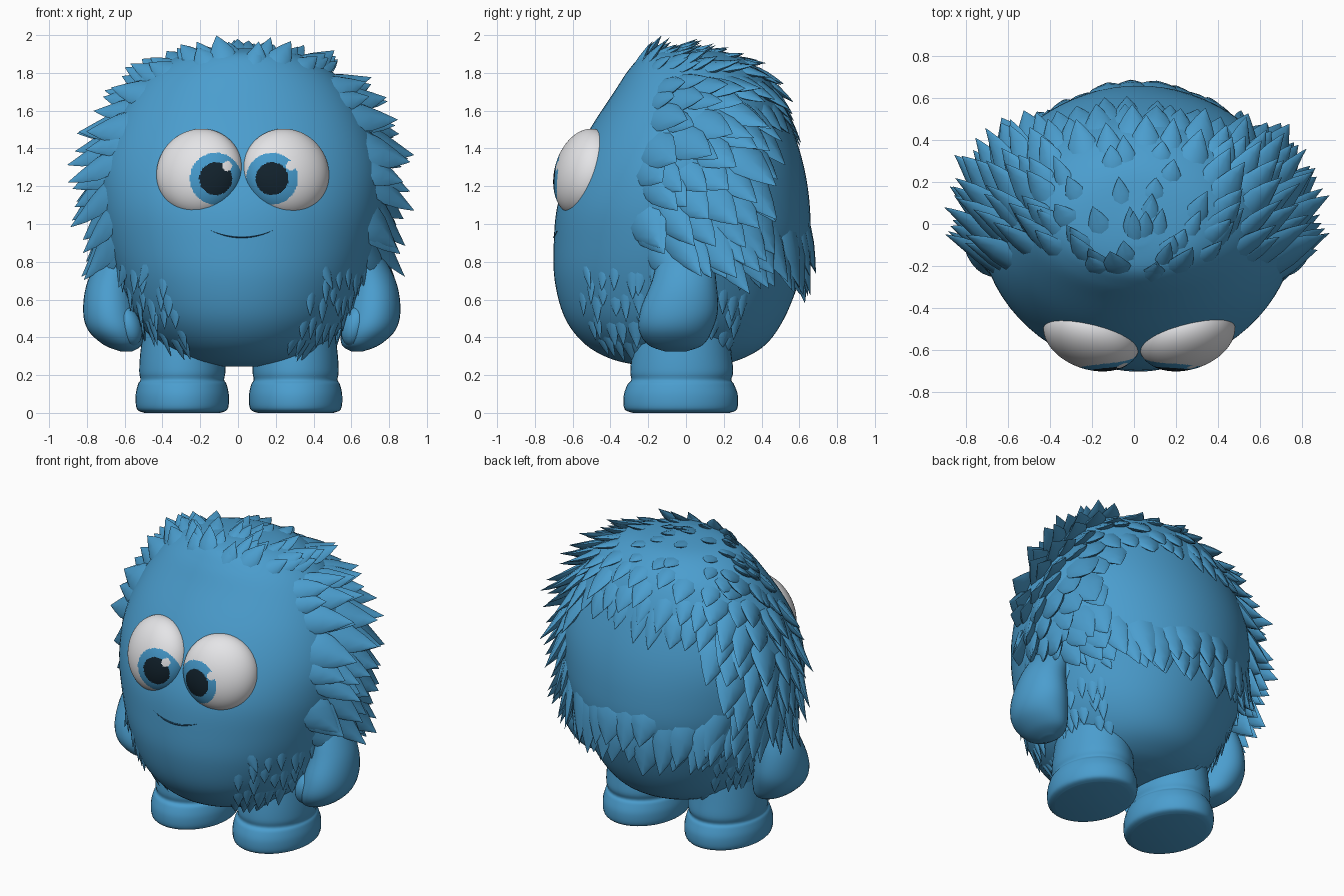
import bpy, bmesh, math, random
from mathutils import Vector, Matrix

random.seed(7)
if "Cube" in bpy.data.objects:
    bpy.data.objects.remove(bpy.data.objects["Cube"], do_unlink=True)
MID = 0.02  # centre line of the face


def material(name, r, g, b):
    m = bpy.data.materials.new(name)
    m.use_nodes = True
    m.diffuse_color = (r, g, b, 1)
    m.node_tree.nodes["Principled BSDF"].inputs["Base Color"].default_value = (r, g, b, 1)
    return m


FUR = material("fur_blue", 0.07, 0.34, 0.62)
IRIS = material("iris_blue", 0.06, 0.32, 0.6)
WHITE = material("eye_white", 0.8, 0.8, 0.82)
PUPIL = material("pupil_dark", 0.006, 0.016, 0.026)
MOUTH = material("mouth_blue", 0.02, 0.1, 0.2)


def finish(name, bm, mats, angle=60):
    bmesh.ops.recalc_face_normals(bm, faces=bm.faces)
    mesh = bpy.data.meshes.new(name)
    bm.to_mesh(mesh)
    bm.free()
    for m in mats:
        mesh.materials.append(m)
    ob = bpy.data.objects.new(name, mesh)
    bpy.context.collection.objects.link(ob)
    bpy.ops.object.select_all(action="DESELECT")
    ob.select_set(True)
    bpy.context.view_layer.objects.active = ob
    bpy.ops.object.shade_smooth_by_angle(angle=math.radians(angle))
    return ob


def skin(bm, rings):
    """Join rings of points into a closed tube with capped ends."""
    loops = [[bm.verts.new(p) for p in ring] for ring in rings]
    n = len(loops[0])
    for a, b in zip(loops, loops[1:]):
        for i in range(n):
            bm.faces.new((a[i], a[(i + 1) % n], b[(i + 1) % n], b[i]))
    bm.faces.new(loops[0])
    bm.faces.new(loops[-1])


def sample(profile, u):
    """Smooth curve through the profile rows, u runs from 0 to 1."""
    f = u * (len(profile) - 1)
    i = min(int(f), len(profile) - 2)
    t = f - i
    p0, p1, p2, p3 = (profile[max(0, min(len(profile) - 1, i + k))] for k in (-1, 0, 1, 2))
    return [b + 0.5 * t * (c - a + t * (2 * a - 5 * b + 4 * c - d + t * (3 * (b - c) + d - a)))
            for a, b, c, d in zip(p0, p1, p2, p3)]


def point(profile, u, th):
    """Row: height, centre x, half width, front y, back y. Angle 0 is the front."""
    z, cx, rx, front, back = sample(profile, u)
    return Vector((cx + rx * math.sin(th), (front + back) / 2 - (back - front) / 2 * math.cos(th), z))


def loft(name, profile, steps=40, sides=48):
    bm = bmesh.new()
    skin(bm, [[point(profile, i / steps, math.tau * k / sides) for k in range(sides)]
              for i in range(steps + 1)])
    return finish(name, bm, [FUR])


# Body
BODY = [(0.245, MID, 0.10, -0.2, 0.13), (0.28, MID, 0.30, -0.38, 0.28), (0.36, MID, 0.44, -0.53, 0.42),
        (0.5, MID, 0.56, -0.64, 0.52), (0.7, MID, 0.65, -0.695, 0.60), (0.9, MID, 0.715, -0.70, 0.655),
        (1.1, MID, 0.75, -0.68, 0.655), (1.3, MID, 0.75, -0.61, 0.625), (1.5, MID, 0.69, -0.51, 0.565),
        (1.7, MID, 0.58, -0.38, 0.48), (1.82, MID, 0.46, -0.30, 0.39), (1.9, MID, 0.30, -0.22, 0.25),
        (1.93, MID, 0.06, -0.1, 0.05)]
loft("body", BODY, 72, 72)


# Fur locks
def height_to_u(z):
    lo, hi = 0.0, 1.0
    for _ in range(24):
        mid = (lo + hi) / 2
        lo, hi = (mid, hi) if sample(BODY, mid)[0] < z else (lo, mid)
    return lo


def lock(bm, z, th, length, width, lift):
    """A flattened lock rooted in the body, combed away from the face and down."""
    u, e = height_to_u(z), 0.004
    p = point(BODY, u, th)
    across = point(BODY, u, th + e) - p
    n = across.cross(point(BODY, u + e, th) - p).normalized()
    flow = (p - Vector((MID, -0.55, 1.25))).normalized() + Vector((0, 0, -0.55))
    if z < 0.8:
        flow = Vector((0, 0, -1))
    d = (flow - n * flow.dot(n)).normalized()
    side = d.cross(n)
    thick = width * 0.36
    rings = []
    for t, s in ((0, 0.7), (0.25, 1), (0.5, 0.9), (0.75, 0.52), (0.92, 0.18), (1, 0.01)):
        c = p - n * (thick * 1.35 * (1 - t)) + d * length * t + n * length * lift * t * t
        c -= n * length * length * 0.4 * t * t
        rings.append([c + side * (math.cos(a) * width * s) + n * (math.sin(a) * thick * s)
                      for a in (math.tau * k / 8 for k in range(8))])
    skin(bm, rings)


def fur_row(bm, z, count, length, width, first, last=180, flare=0.36, base=0.06):
    for sign in (-1, 1):
        for i in range(count):
            deg = first + (last - first) * (i + random.uniform(0.2, 0.8)) / count
            th = math.radians(deg)
            lift = base + flare * abs(math.sin(th)) ** 4
            lock(bm, z + random.uniform(-0.04, 0.04), sign * th,
                 length * random.uniform(0.8, 1.2), width * random.uniform(0.8, 1.2), lift)


# Side and top coat, with a smooth middle back
bm = bmesh.new()
for z, count, length, width, first, last in (
        (1.12, 6, 0.32, 0.10, 62, 128), (1.24, 6, 0.32, 0.10, 60, 125),
        (1.36, 6, 0.32, 0.10, 58, 122), (1.48, 6, 0.32, 0.10, 56, 125), (1.58, 7, 0.31, 0.09, 54, 135),
        (1.68, 11, 0.28, 0.08, 52, 180), (1.77, 10, 0.25, 0.075, 50, 180), (1.84, 8, 0.22, 0.07, 60, 180)):
    fur_row(bm, z, count, length, width, first, last)
finish("fur_coat", bm, [FUR], 50)

# Jagged hem hanging over the belly at the sides and back
bm = bmesh.new()
fur_row(bm, 1.03, 11, 0.34, 0.11, 64, 180, 0.32, 0.16)
fur_row(bm, 0.95, 11, 0.30, 0.10, 70, 180, 0.26, 0.18)
finish("fur_hem", bm, [FUR], 50)

# Upright tuft on the crown, combed back
bm = bmesh.new()
fur_row(bm, 1.83, 5, 0.20, 0.065, 0, 75, 0.2, 0.06)
fur_row(bm, 1.87, 5, 0.16, 0.06, 0, 90, 0.2, 0.12)
fur_row(bm, 1.9, 6, 0.15, 0.05, 10, 180, 0.2, 0.15)
fur_row(bm, 1.92, 4, 0.15, 0.05, 0, 180, 0.1, 0.15)
finish("crown_tuft", bm, [FUR], 50)

# Short fur round the belly
bm = bmesh.new()
for z in (0.42, 0.54, 0.66, 0.78):
    fur_row(bm, z, 14, 0.16, 0.035, 35, 130, 0.12, 0.1)
finish("belly_fur", bm, [FUR], 50)

# Limbs
for s, label in ((1, "left"), (-1, "right")):
    arm = [(0.95, 0.56, 0.06, -0.08, 0.08), (0.85, 0.62, 0.11, -0.14, 0.14), (0.7, 0.69, 0.125, -0.18, 0.16),
           (0.55, 0.695, 0.145, -0.24, 0.17), (0.44, 0.67, 0.145, -0.25, 0.14), (0.36, 0.63, 0.10, -0.20, 0.09),
           (0.325, 0.61, 0.03, -0.11, 0.0)]
    loft(label + "_arm", [(z, MID + s * x, *r) for z, x, *r in arm], 30, 32)

    bm = bmesh.new()
    bmesh.ops.create_uvsphere(bm, u_segments=24, v_segments=16, radius=1, matrix=(
        Matrix.Translation((MID + s * 0.60, -0.15, 0.46)) @ Matrix.Rotation(s * 0.3, 4, "Y")
        @ Matrix.Diagonal((0.07, 0.09, 0.11, 1))))
    finish(label + "_thumb", bm, [FUR])

    leg = [(0, 0.20, -0.28, 0.23), (0.02, 0.24, -0.325, 0.27), (0.09, 0.247, -0.33, 0.275),
           (0.15, 0.235, -0.31, 0.255), (0.175, 0.222, -0.29, 0.24), (0.22, 0.228, -0.295, 0.25),
           (0.32, 0.222, -0.285, 0.24), (0.5, 0.2, -0.26, 0.22)]
    loft(label + "_leg", [(z, 0.005 + s * 0.3, *r) for z, *r in leg], 36, 40)

    # Eye with iris, pupil and glint as face regions
    bm = bmesh.new()
    bmesh.ops.create_uvsphere(bm, u_segments=192, v_segments=128, radius=1, matrix=(
        Matrix.Translation((MID + 0.005 + s * 0.228, -0.537, 1.272)) @ Matrix.Rotation(s * 0.31, 4, "Z")
        @ Matrix.Rotation(-0.26, 4, "X") @ Matrix.Diagonal((0.235, 0.15, 0.237, 1))))
    iris_x = MID + 0.011 + s * 0.149
    for f in bm.faces:
        c = f.calc_center_median()
        gap = math.hypot(c.x - iris_x, c.z - 1.24)
        if c.y < -0.5:
            f.material_index = 1 if gap < 0.137 else 0
            if gap < 0.087:
                f.material_index = 2
            if math.hypot(c.x - iris_x - 0.08 - s * 0.02, c.z - 1.307) < 0.026:
                f.material_index = 0
    finish(label + "_eye", bm, [WHITE, IRIS, PUPIL])

# Mouth line laid on the face
bm = bmesh.new()
rings = []
for i in range(17):
    k = i / 8 - 1
    c = point(BODY, height_to_u(0.93 + 0.035 * k * k), k * 0.225)
    r = 0.005 * (1.05 - k * k)
    rings.append([c + Vector((0, r * math.cos(a), r * math.sin(a))) for a in (math.tau * j / 6 for j in range(6))])
skin(bm, rings)
finish("mouth", bm, [MOUTH])
